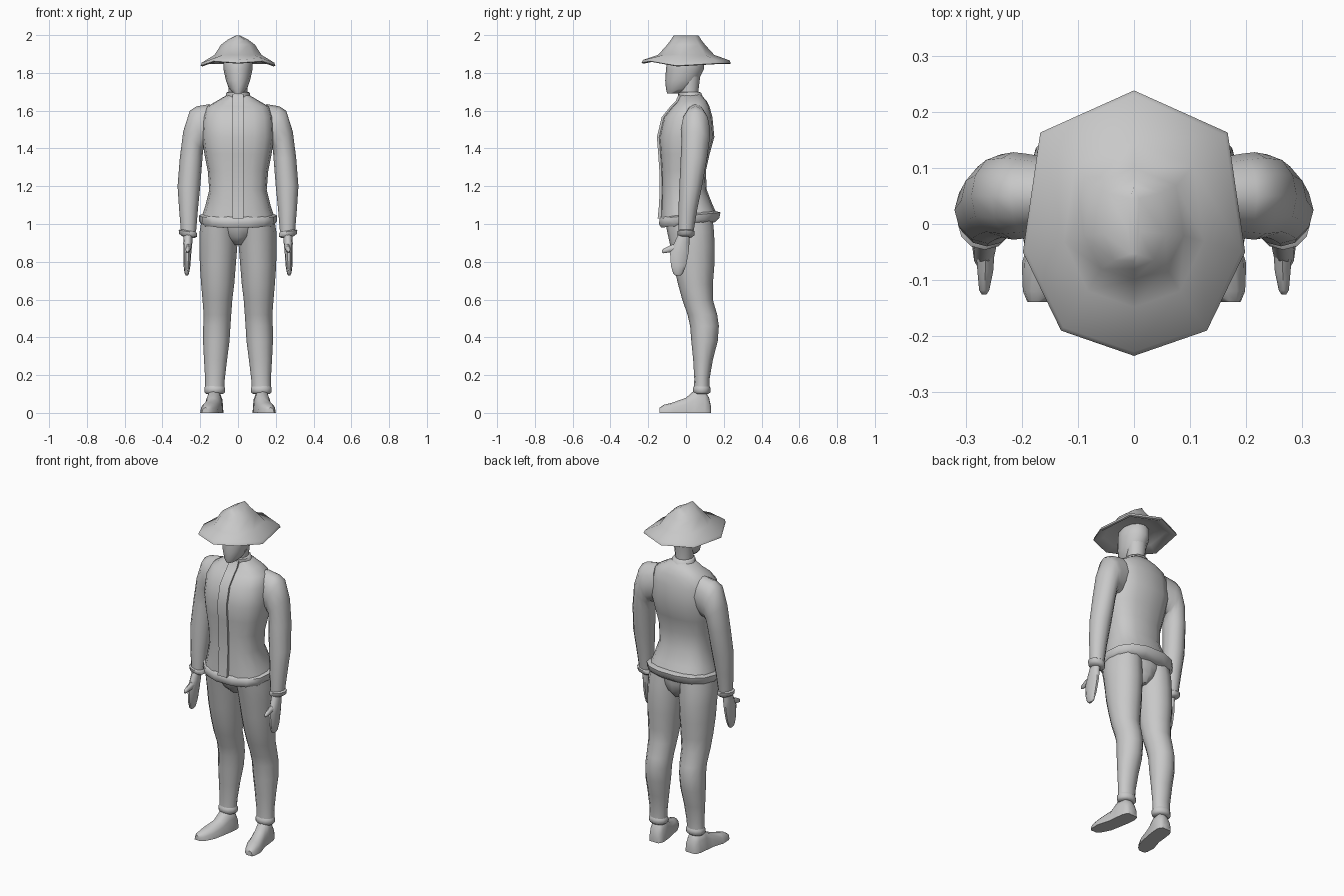
import bpy, bmesh, math

grey = bpy.data.materials.new("plain_grey")
grey.diffuse_color = (0.58, 0.58, 0.58, 1)


def finish(name, bm, mirror=False, angle=50):
    bmesh.ops.recalc_face_normals(bm, faces=bm.faces)
    me = bpy.data.meshes.new(name)
    bm.to_mesh(me)
    bm.free()
    me.materials.append(grey)
    ob = bpy.data.objects.new(name, me)
    bpy.context.collection.objects.link(ob)
    bpy.ops.object.select_all(action='DESELECT')
    ob.select_set(True)
    bpy.context.view_layer.objects.active = ob
    bpy.ops.object.shade_smooth_by_angle(angle=math.radians(angle))
    if mirror:
        ob.modifiers.new("Mirror", 'MIRROR')
    return ob


def skin(bm, rings):
    """Join rings of points into a closed, capped surface."""
    vr = [[bm.verts.new(p) for p in r] for r in rings]
    n = len(vr[0])
    for a, b in zip(vr, vr[1:]):
        for i in range(n):
            bm.faces.new((a[i], a[(i + 1) % n], b[(i + 1) % n], b[i]))
    bm.faces.new(vr[0])
    bm.faces.new(vr[-1])


def loft(name, sections, n=12, power=1.0, axis='z', phase=0.0, floor=False,
         mirror=False, angle=50):
    """Sections: position, centre u, centre v, radius u, radius v, slope u, slope v."""
    rings = []
    for s in sections:
        w, cu, cv, ru, rv, su, sv = (tuple(s) + (0, 0))[:7]
        ring = []
        for i in range(n):
            t = 2 * math.pi * i / n + phase
            c, d = math.cos(t), math.sin(t)
            du = ru * math.copysign(abs(c) ** power, c)
            dv = rv * math.copysign(abs(d) ** power, d)
            pw = w + su * du + sv * dv
            p = (cu + du, cv + dv, pw) if axis == 'z' else (cu + du, pw, cv + dv)
            ring.append((p[0], p[1], max(p[2], 0)) if floor else p)
        rings.append(ring)
    bm = bmesh.new()
    skin(bm, rings)
    return finish(name, bm, mirror, angle)


def span(z, rx, y0, y1, *slopes):
    """Centred section given by half width and front and back limits."""
    return (z, 0, (y0 + y1) / 2, rx, (y1 - y0) / 2) + slopes


# Jacket body
loft("jacket", [
    span(1.685, .055, -.03, .08), span(1.65, .115, -.045, .11),
    span(1.62, .165, -.075, .125), span(1.565, .185, -.12, .14),
    span(1.46, .19, -.145, .15), span(1.37, .178, -.138, .125),
    span(1.28, .16, -.132, .105), span(1.18, .152, -.13, .11),
    span(1.09, .175, -.133, .14, 0, .1), span(1.03, .195, -.135, .165, 0, .12),
], n=16, power=.8)

# Rolled hem around the jacket bottom
loft("jacket_hem", [
    span(1.055, .185, -.13, .16, 0, .1), span(1.045, .207, -.144, .186, 0, .1),
    span(1.015, .207, -.146, .18, 0, .1), span(.995, .19, -.135, .155, 0, .1),
], n=14, power=.85)

# Front button strip following the chest
front = [(1.685, -.032), (1.65, -.048), (1.62, -.078), (1.565, -.122), (1.46, -.147),
         (1.37, -.14), (1.28, -.134), (1.18, -.132), (1.09, -.137), (1.03, -.143)]
loft("front_strip", [(z, 0, y + .005, .03 * 1.414, .012 * 1.414) for z, y in front],
     n=4, phase=math.pi / 4, angle=35)

# Collar
loft("collar", [span(1.665, .068, -.04, .092), span(1.695, .062, -.042, .08),
                span(1.70, .052, -.03, .07)], n=12)

# Neck and head
loft("neck", [span(1.65, .05, -.03, .07), span(1.70, .05, -.035, .065),
              span(1.78, .055, -.03, .075)], n=12)
loft("head", [
    span(1.692, .022, -.1, -.035), span(1.715, .047, -.106, .03),
    span(1.76, .064, -.11, .065), span(1.82, .077, -.106, .095),
    span(1.87, .077, -.1, .095), span(1.91, .05, -.07, .07),
], n=12)

# Sleeves, tilted into the shoulders
loft("sleeve", [
    (1.53, .135, .05, .015, .065, 7), (1.51, .19, .05, .03, .075, 3.75),
    (1.50, .215, .05, .04, .078, 2.5), (1.44, .2375, .05, .0525, .074, .95),
    (1.35, .248, .042, .06, .07), (1.2, .26, .025, .06, .06),
    (1.08, .262, .01, .05, .05), (.96, .262, 0, .04, .04),
], mirror=True)
loft("cuff", [
    (.968, .264, 0, .036, .036, .15), (.96, .266, 0, .048, .046, .15),
    (.94, .264, 0, .047, .044, .15), (.93, .262, 0, .032, .032, .15),
], mirror=True)

# Hands
loft("hand", [
    (.96, .263, -.008, .024, .028), (.90, .266, -.022, .024, .042),
    (.85, .268, -.035, .021, .052), (.78, .27, -.04, .018, .042),
    (.74, .271, -.042, .012, .028), (.728, .271, -.042, .006, .015),
], n=10, mirror=True)
loft("thumb", [(-.03, .265, .88, .018, .028), (-.085, .265, .868, .014, .018),
               (-.118, .267, .857, .009, .012), (-.126, .267, .855, .004, .006)],
     n=8, axis='y', mirror=True)

# Trousers
loft("trouser_seat", [span(1.04, .17, -.11, .14), span(.98, .15, -.1, .14),
                      span(.93, .08, -.085, .13), span(.89, .03, -.04, .1)], n=12)


def limb(z, x0, x1, y0, y1):
    return (z, (x0 + x1) / 2, (y0 + y1) / 2, (x1 - x0) / 2, (y1 - y0) / 2)


loft("trouser_leg", [
    limb(1.04, .0, .19, -.115, .14), limb(.96, .002, .203, -.1, .148),
    limb(.88, .004, .204, -.082, .152), limb(.78, .012, .202, -.065, .15),
    limb(.68, .02, .195, -.042, .142), limb(.6, .03, .188, -.02, .142),
    limb(.52, .036, .182, .008, .165), limb(.46, .04, .184, .022, .174),
    limb(.38, .045, .185, .028, .168), limb(.28, .058, .18, .038, .142),
    limb(.18, .07, .174, .044, .125), limb(.135, .073, .174, .042, .125),
], mirror=True)
loft("trouser_cuff", [
    limb(.145, .076, .172, .045, .122), limb(.132, .068, .178, .036, .13),
    limb(.11, .068, .178, .036, .13), limb(.1, .08, .168, .048, .118),
], mirror=True)

# Shoes, domed sections with flat soles
loft("shoe", [
    (-.139, .172, 0, .018, .028), (-.12, .164, 0, .034, .042),
    (-.07, .152, 0, .048, .055), (0, .134, 0, .044, .08),
    (.045, .128, 0, .046, .12), (.1, .122, 0, .045, .12),
    (.122, .12, 0, .038, .08), (.132, .12, 0, .028, .035),
], axis='y', floor=True, power=.8, mirror=True)

# Hat: one eight-sided outline scaled into brim, crown and underside
outline = [(0, .238, 1.85), (-.167, .163, 1.85), (-.198, -.05, 1.838), (-.13, -.19, 1.862),
           (0, -.235, 1.853), (.13, -.19, 1.862), (.198, -.05, 1.838), (.167, .163, 1.85)]


def hat_ring(sx, sy, z=None, dz=0):
    return [(x * sx, y * sy, (h if z is None else z) + dz) for x, y, h in outline]


bm = bmesh.new()
skin(bm, [hat_ring(.5, .5, 1.885), hat_ring(.75, .75, 1.868), hat_ring(.95, .95, dz=-.004),
          hat_ring(1, 1), hat_ring(.97, .97, dz=.016), hat_ring(.63, .63, 1.895),
          hat_ring(.45, .42, 1.95), hat_ring(.28, .34, 1.975), hat_ring(.05, .28, 1.998)])
finish("hat", bm, angle=60)
